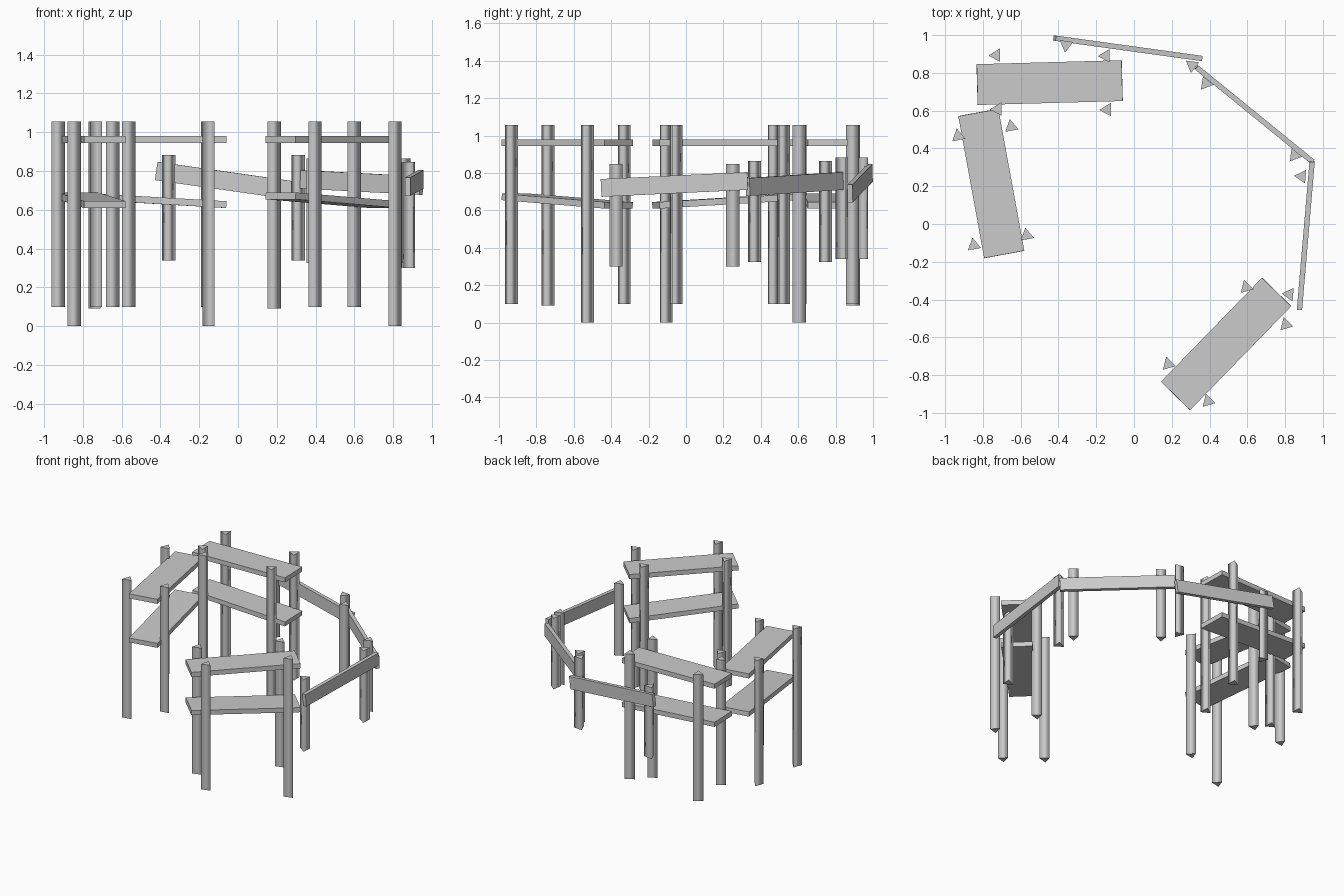
import bpy, bmesh, math
from mathutils import Vector, Matrix

if "Cube" in bpy.data.objects:
    bpy.data.objects.remove(bpy.data.objects["Cube"])

grey = bpy.data.materials.new("light_grey")
grey.diffuse_color = (0.6, 0.6, 0.6, 1)
grey.use_nodes = True
grey.node_tree.nodes["Principled BSDF"].inputs["Base Color"].default_value = grey.diffuse_color


def finish(bm, name):
    bmesh.ops.recalc_face_normals(bm, faces=bm.faces)
    mesh = bpy.data.meshes.new(name)
    bm.to_mesh(mesh)
    bm.free()
    mesh.materials.append(grey)
    obj = bpy.data.objects.new(name, mesh)
    bpy.context.collection.objects.link(obj)
    return obj


def board(name, start, end, width, height):
    """Box running between two end-centre points, with level sides."""
    a, b = Vector(start), Vector(end)
    along = (b - a).normalized()
    side = Vector((0, 0, 1)).cross(along).normalized()
    up = along.cross(side)
    rot = Matrix((along, side, up)).transposed().to_4x4()
    bm = bmesh.new()
    size = Matrix.Diagonal(((b - a).length, width, height, 1))
    bmesh.ops.create_cube(bm, size=1, matrix=Matrix.Translation((a + b) / 2) @ rot @ size)
    return finish(bm, name)


def post(name, x, y, bottom, top, angle, radius=0.041):
    """Three-sided post, one corner pointing at the given angle, softly shaded sides."""
    bm = bmesh.new()
    ring = [(x + radius * math.cos(math.radians(angle + 120 * i)),
             y + radius * math.sin(math.radians(angle + 120 * i))) for i in range(3)]
    low = [bm.verts.new((px, py, bottom)) for px, py in ring]
    high = [bm.verts.new((px, py, top)) for px, py in ring]
    bm.faces.new(low[::-1])
    bm.faces.new(high)
    for i in range(3):
        j = (i + 1) % 3
        bm.faces.new((low[i], low[j], high[j], high[i])).smooth = True
    return finish(bm, name)


# Shelf units: raised end, lowered end, posts (x, y, bottom)
units = {
    "back": ((-0.83, 0.738), (-0.063, 0.759),
             [(-0.73, 0.893, 0.09), (-0.15, 0.89, 0.1),
              (-0.142, 0.605, 0.0), (-0.722, 0.608, 0.1)]),
    "left": ((-0.824, 0.59), (-0.687, -0.161),
             [(-0.931, 0.465, 0.1), (-0.65, 0.515, 0.1),
              (-0.848, -0.113, 0.0), (-0.568, -0.06, 0.1)]),
    "front": ((0.22, -0.91), (0.755, -0.36),
              [(0.182, -0.742, 0.09), (0.392, -0.938, 0.1),
               (0.594, -0.335, 0.1), (0.804, -0.532, 0.0)]),
}
for name, (hi, lo, posts) in units.items():
    # level upper shelf and gently sloping lower shelf
    board(name + "_upper_shelf", (*hi, 0.9625), (*lo, 0.9625), 0.216, 0.035)
    board(name + "_lower_shelf", (*hi, 0.672), (*lo, 0.627), 0.216, 0.035)
    angle = math.degrees(math.atan2(hi[1] - lo[1], hi[0] - lo[0]))
    for i, (x, y, bottom) in enumerate(posts):
        post(f"{name}_shelf_post_{i + 1}", x, y, bottom, 1.055, angle)

# Fence rails: two end points, post span in z, post positions
rails = {
    "back": ((-0.42, 0.984, 0.80), (0.355, 0.877, 0.69), (0.34, 0.883),
             [(-0.36, 0.948), (0.307, 0.84)]),
    "corner": ((0.33, 0.83, 0.757), (0.945, 0.33, 0.725), (0.325, 0.865),
               [(0.38, 0.743), (0.85, 0.363)]),
    "right": ((0.943, 0.33, 0.757), (0.876, -0.453, 0.72), (0.30, 0.848),
              [(0.888, 0.252), (0.822, -0.372)]),
}
for name, (a, b, (bottom, top), posts) in rails.items():
    board(name + "_rail", a, b, 0.028, 0.095)
    # flat side of each post rests against the inner face of its rail
    angle = math.degrees(math.atan2(b[1] - a[1], b[0] - a[0])) - 90
    for i, (x, y) in enumerate(posts):
        post(f"{name}_rail_post_{i + 1}", x, y, bottom, top, angle)
